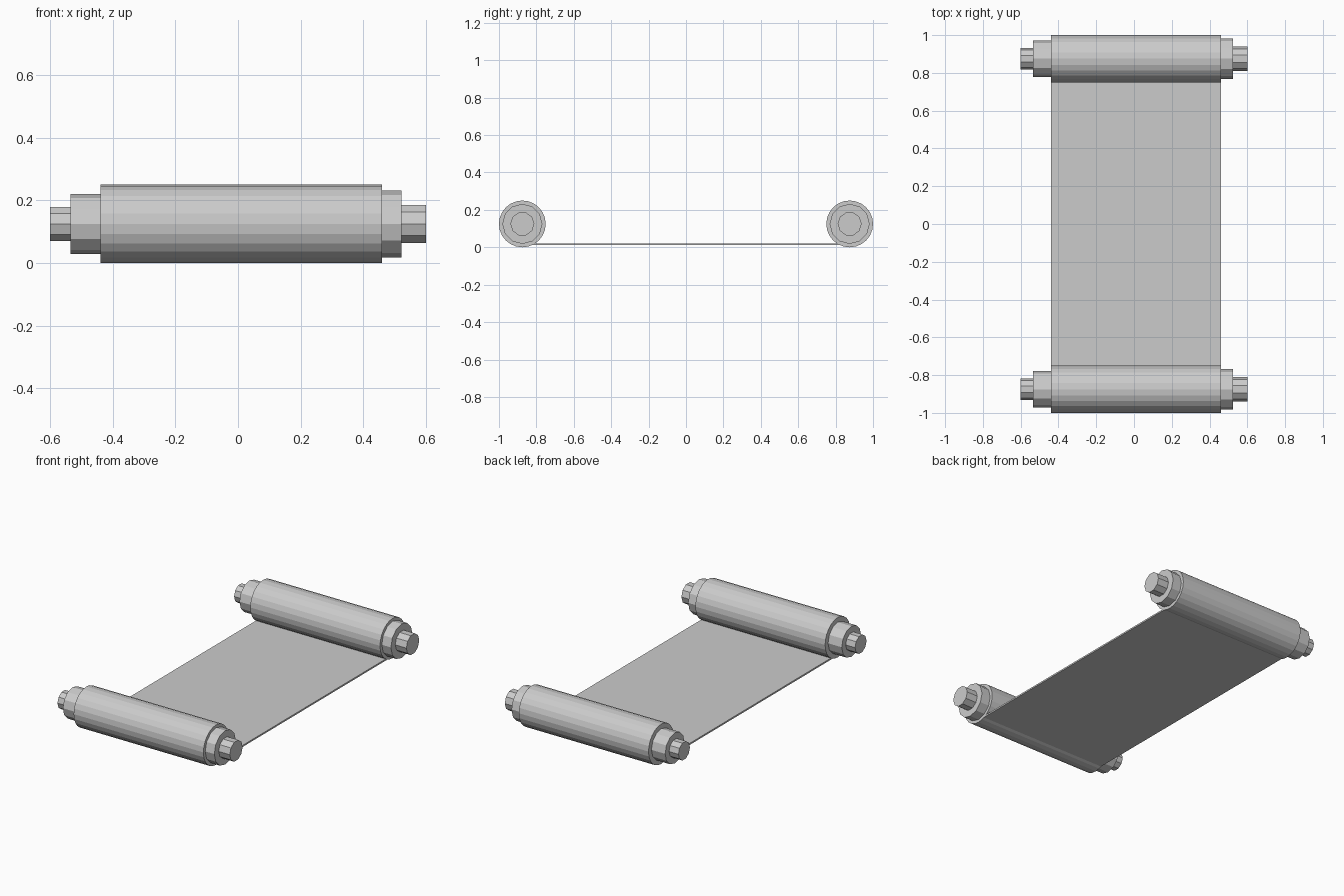
import bpy, math

if "Cube" in bpy.data.objects:
    bpy.data.objects.remove(bpy.data.objects["Cube"])

R = 0.125      # roll radius, also its centre height
Y = 0.875      # distance of each roll from the middle
X0, X1 = -0.44, 0.46   # side edges of the paper


def rod(name, y, x0, x1, radius, sides):
    """Flat-faced cylinder lying along x."""
    bpy.ops.mesh.primitive_cylinder_add(
        vertices=sides, radius=radius, depth=x1 - x0,
        location=((x0 + x1) / 2, y, R), rotation=(0, math.pi / 2, 0))
    bpy.context.object.name = name


for side, y in (("front", -Y), ("back", Y)):
    # rolled paper
    rod(side + "_paper_roll", y, X0, X1, R, 24)
    # stepped collars at both ends
    rod(side + "_left_collar", y, -0.535, X0, 0.096, 12)
    rod(side + "_right_collar", y, X1, 0.523, 0.107, 12)
    # handle ends
    rod(side + "_left_handle", y, -0.6, -0.535, 0.057, 10)
    rod(side + "_right_handle", y, 0.523, 0.6, 0.064, 10)

# unrolled sheet, ends tucked into the rolls
bpy.ops.mesh.primitive_cube_add(size=1, location=((X0 + X1) / 2, 0, 0.016))
sheet = bpy.context.object
sheet.name = "paper_sheet"
sheet.scale = (X1 - X0, 1.68, 0.01)
bpy.ops.object.transform_apply(location=False, rotation=False, scale=True)
